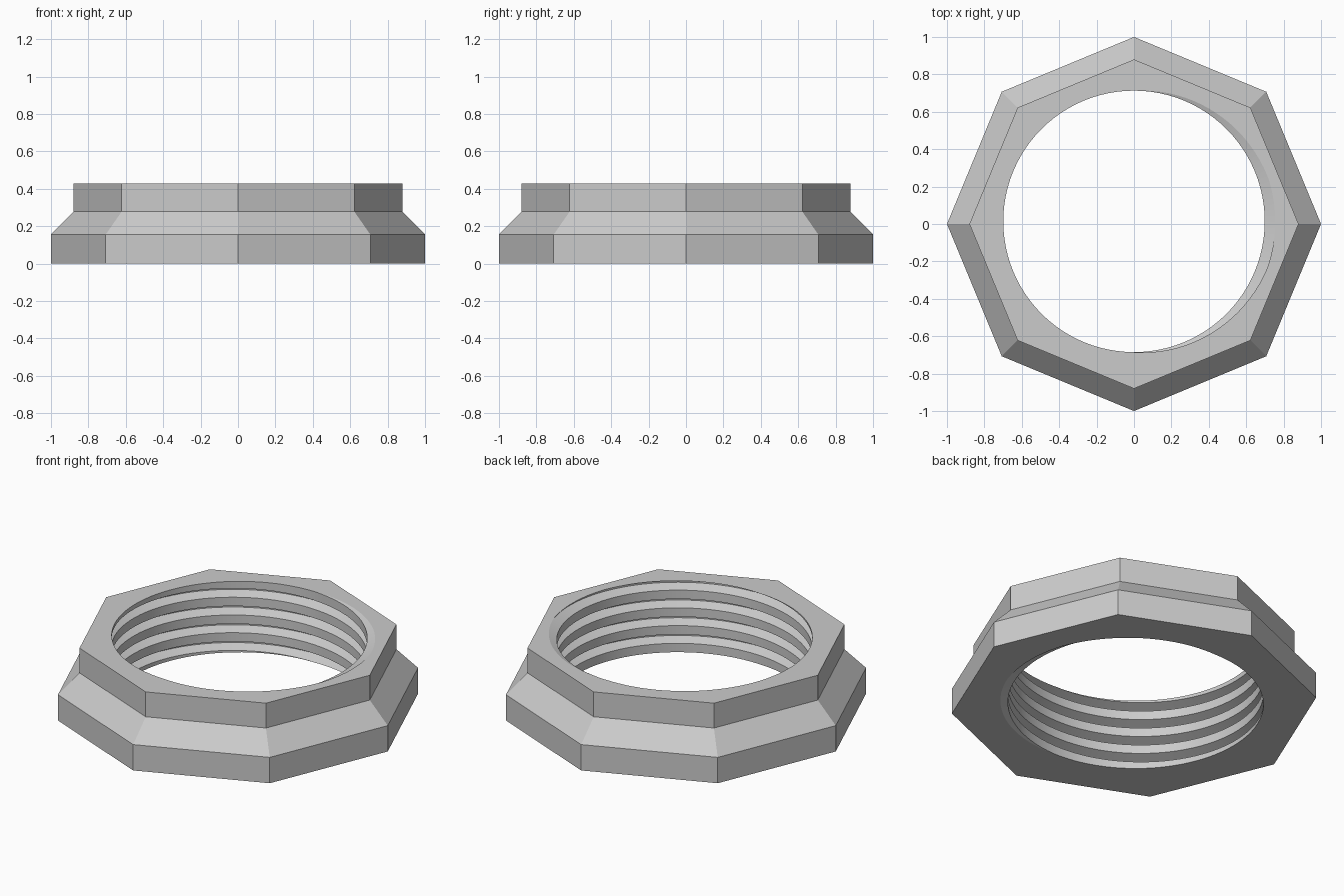
import bpy, bmesh
from math import cos, sin, tau, radians

cube = bpy.data.objects.get("Cube")
if cube:
    bpy.data.objects.remove(cube)

HEIGHT = 0.428
PITCH = 0.107
CREST, ROOT = 0.699, 0.755
SEGMENTS = 96
CENTRE_Y = 0.014

grey = bpy.data.materials.new("plain grey")
grey.use_nodes = True
colour = (0.6, 0.6, 0.6, 1)
grey.diffuse_color = colour
grey.node_tree.nodes["Principled BSDF"].inputs["Base Color"].default_value = colour

bm = bmesh.new()

# Internal thread: a trapezoid groove swept along a right-handed helix
groove = [(-0.25, CREST), (-0.05, ROOT), (0.05, ROOT), (0.25, CREST), (0.75, CREST)]
rows = []
for i in range(-7 * SEGMENTS, 2 * SEGMENTS + 1):
    a = tau * i / SEGMENTS
    z = HEIGHT + 0.0003 + PITCH * i / SEGMENTS
    rows.append([bm.verts.new((r * cos(a), CENTRE_Y + r * sin(a), z + PITCH * f))
                 for f, r in groove])
for p, q in zip(rows, rows[1:]):
    for j in range(len(groove) - 1):
        bm.faces.new((p[j], p[j + 1], q[j + 1], q[j]))
bmesh.ops.remove_doubles(bm, verts=bm.verts, dist=0.00005)

# Trim the thread level with the top and bottom of the ring
for z, normal in ((0, (0, 0, -1)), (HEIGHT, (0, 0, 1))):
    bmesh.ops.bisect_plane(bm, geom=bm.verts[:] + bm.edges[:] + bm.faces[:], dist=0.00001,
                           plane_co=(0, 0, z), plane_no=normal, clear_outer=True)

# Octagonal outer wall with a sloping shoulder
rings = [[bm.verts.new((r * cos(tau * k / 8), r * sin(tau * k / 8), z)) for k in range(8)]
         for r, z in ((1, 0), (1, 0.156), (0.88, 0.278), (0.88, HEIGHT))]
for low, high in zip(rings, rings[1:]):
    for k in range(8):
        n = (k + 1) % 8
        bm.faces.new((low[k], low[n], high[n], high[k]))

# Flat top and bottom between the wall and the bore
for z in (0, HEIGHT):
    rim = [e for e in bm.edges if e.is_boundary
           and all(abs(v.co.z - z) < 0.0001 for v in e.verts)]
    bmesh.ops.triangle_fill(bm, edges=rim, use_beauty=True, normal=(0, 0, 1 if z else -1))

bmesh.ops.recalc_face_normals(bm, faces=bm.faces)
mesh = bpy.data.meshes.new("threaded_ring")
bm.to_mesh(mesh)
bm.free()
mesh.materials.append(grey)
ring = bpy.data.objects.new("threaded_ring", mesh)
bpy.context.collection.objects.link(ring)

bpy.ops.object.select_all(action="DESELECT")
ring.select_set(True)
bpy.context.view_layer.objects.active = ring
bpy.ops.object.shade_smooth_by_angle(angle=radians(15))
